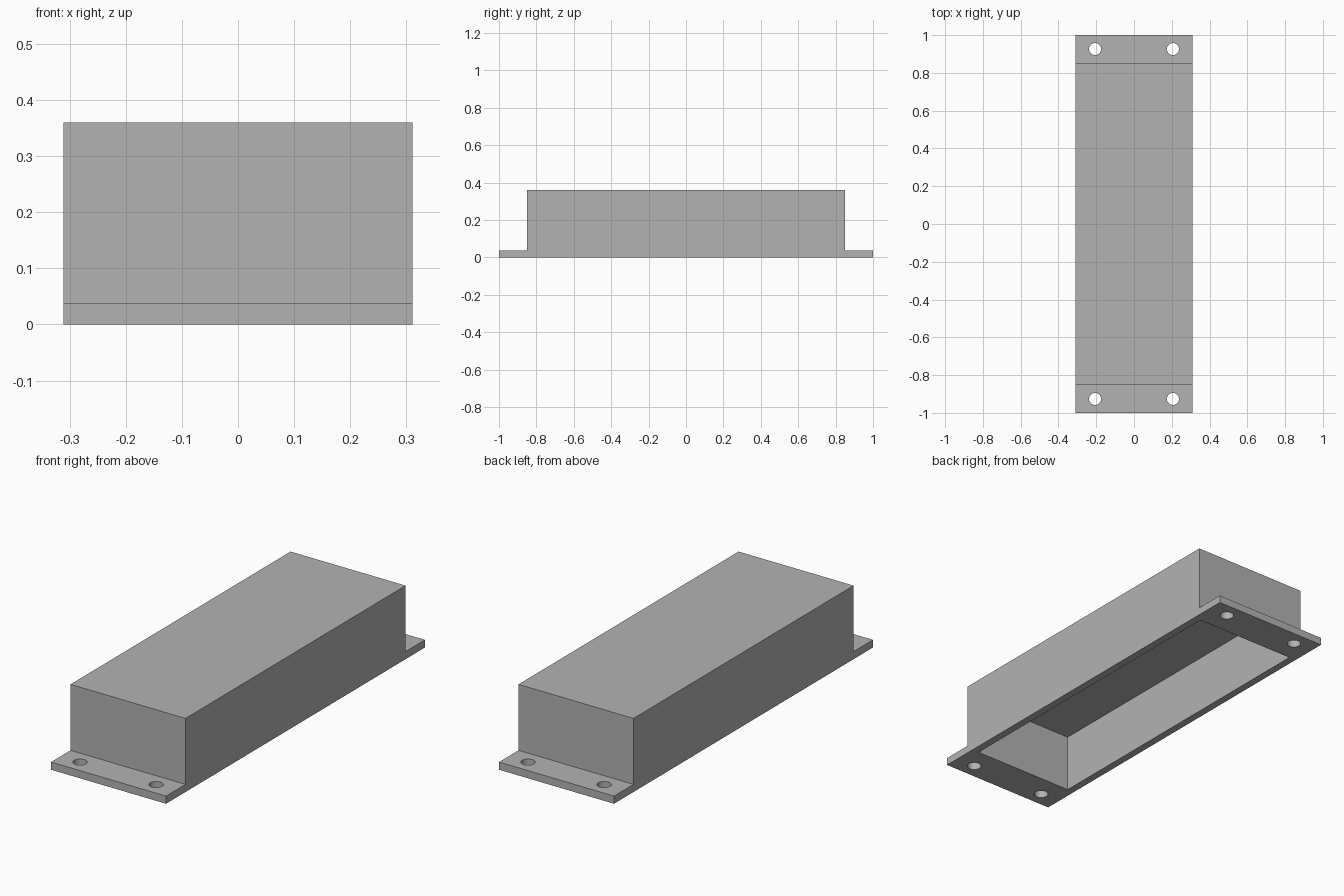
import bpy
import bmesh
from mathutils import Matrix, Vector

default = bpy.data.objects.get("Cube")
if default:
    bpy.data.objects.remove(default, do_unlink=True)

# Overall sizes
HALF_X, HALF_Y, BODY_Y = 0.311, 1.0, 0.85
HEIGHT, FLANGE, WALL = 0.36, 0.0375, 0.0375
CAVITY_DEPTH = 0.285
HOLE_X, HOLE_Y, HOLE_R = 0.206, 0.926, 0.032

grey = bpy.data.materials.new("plain grey")
grey.use_nodes = True
colour = (0.45, 0.45, 0.45, 1)
grey.diffuse_color = colour
grey.node_tree.nodes["Principled BSDF"].inputs["Base Color"].default_value = colour


def make_object(name, bm):
    bmesh.ops.recalc_face_normals(bm, faces=bm.faces)
    mesh = bpy.data.meshes.new(name)
    bm.to_mesh(mesh)
    bm.free()
    mesh.materials.append(grey)
    obj = bpy.data.objects.new(name, mesh)
    bpy.context.collection.objects.link(obj)
    return obj


def cut(target, cutter):
    """Subtract the cutter from the target and discard it."""
    mod = target.modifiers.new("cut", "BOOLEAN")
    mod.operation = "DIFFERENCE"
    mod.solver = "EXACT"
    mod.object = cutter
    bpy.context.view_layer.objects.active = target
    bpy.ops.object.modifier_apply(modifier=mod.name)
    bpy.data.objects.remove(cutter, do_unlink=True)


# Cover with end flanges: side profile extruded across the width
half = [(HALF_Y, 0), (HALF_Y, FLANGE), (BODY_Y, FLANGE), (BODY_Y, HEIGHT)]
profile = half + [(-y, z) for y, z in reversed(half)]
bm = bmesh.new()
face = bm.faces.new([bm.verts.new((-HALF_X, y, z)) for y, z in profile])
side = bmesh.ops.extrude_face_region(bm, geom=[face])
verts = [v for v in side["geom"] if isinstance(v, bmesh.types.BMVert)]
bmesh.ops.translate(bm, verts=verts, vec=Vector((2 * HALF_X, 0, 0)))
cover = make_object("enclosure_cover", bm)

# Open cavity in the underside
bm = bmesh.new()
size = (2 * (HALF_X - WALL), 2 * (BODY_Y - WALL), 2 * CAVITY_DEPTH)
bmesh.ops.create_cube(bm, size=1, matrix=Matrix.Diagonal((*size, 1)))
cut(cover, make_object("cavity_cutter", bm))

# Four mounting holes
bm = bmesh.new()
for sx in (-1, 1):
    for sy in (-1, 1):
        bmesh.ops.create_cone(bm, cap_ends=True, segments=32, radius1=HOLE_R,
                              radius2=HOLE_R, depth=4 * FLANGE,
                              matrix=Matrix.Translation((sx * HOLE_X, sy * HOLE_Y, 0)))
cut(cover, make_object("hole_cutter", bm))

# Crisp edges, rounded hole walls
cover.select_set(True)
bpy.context.view_layer.objects.active = cover
bpy.ops.object.shade_smooth_by_angle()
